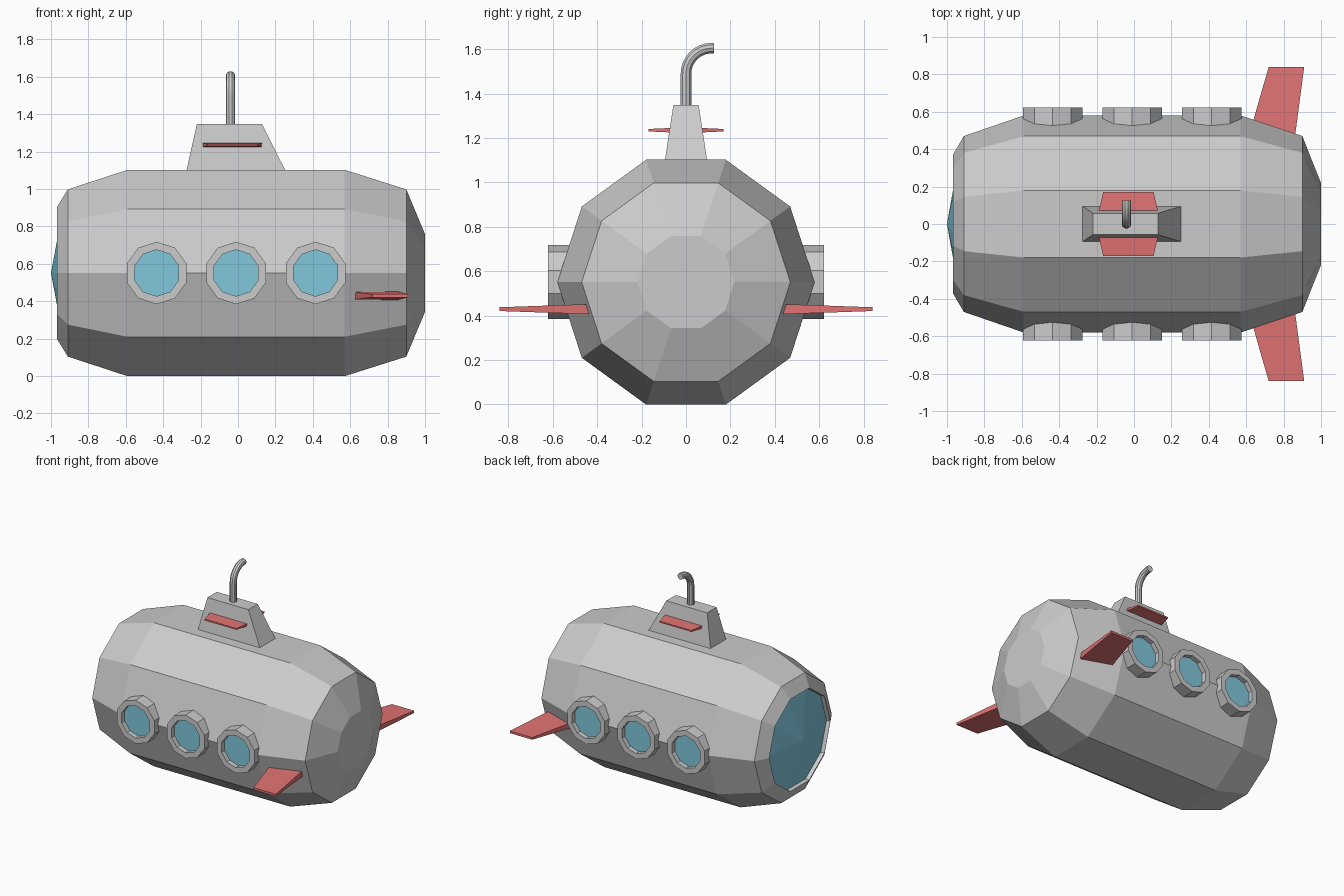
import bpy, bmesh
from math import cos, sin, pi

if "Cube" in bpy.data.objects:
    bpy.data.objects.remove(bpy.data.objects["Cube"])


def material(name, rgb):
    m = bpy.data.materials.new(name)
    m.diffuse_color = (*rgb, 1)
    m.use_nodes = True
    m.node_tree.nodes["Principled BSDF"].inputs["Base Color"].default_value = m.diffuse_color
    return m


GLASS = material("blue_glass", (0.22, 0.58, 0.72))
RED = material("red_paint", (0.75, 0.17, 0.17))
MID = 0.551  # height of the hull axis


def make(name, verts, faces, mat=None):
    mesh = bpy.data.meshes.new(name)
    mesh.from_pydata(verts, [], faces)
    bm = bmesh.new()
    bm.from_mesh(mesh)
    bmesh.ops.recalc_face_normals(bm, faces=bm.faces)
    bm.to_mesh(mesh)
    bm.free()
    if mat:
        mesh.materials.append(mat)
    obj = bpy.data.objects.new(name, mesh)
    bpy.context.collection.objects.link(obj)
    return obj


def loft(name, rings, mat=None, cap_start=True, cap_end=True, closed=False):
    """Skin a list of equal-length vertex rings."""
    n = len(rings[0])
    verts = [v for r in rings for v in r]
    faces = []
    for i in range(len(rings) if closed else len(rings) - 1):
        a, b = i * n, (i + 1) % len(rings) * n
        faces += [(a + k, a + (k + 1) % n, b + (k + 1) % n, b + k) for k in range(n)]
    if cap_start and not closed:
        faces.append(tuple(range(n)))
    if cap_end and not closed:
        faces.append(tuple(range(len(verts) - n, len(verts))))
    return make(name, verts, faces, mat)


def x_ring(x, r):
    return [(x, r * cos(k * pi / 5), MID + r * sin(k * pi / 5)) for k in range(10)]


def y_ring(cx, y, r):
    return [(cx + r * sin(k * pi / 5), y, MID + r * cos(k * pi / 5)) for k in range(10)]


def rect_x(y, x0, x1, z0, z1):
    return [(x0, y, z0), (x1, y, z0), (x1, y, z1), (x0, y, z1)]


def rect_z(z, x0, x1, y):
    return [(x0, -y, z), (x1, -y, z), (x1, y, z), (x0, y, z)]


# Ten-sided hull with an inset nose opening
profile = [(-0.935, 0.37), (-0.967, 0.372), (-0.91, 0.47), (-0.59, 0.58),
           (0.57, 0.58), (0.90, 0.47), (1.0, 0.218)]
loft("hull", [x_ring(x, r) for x, r in profile], cap_start=False)

# Shallow pointed nose window
make("nose_window", x_ring(-0.934, 0.371) + [(-1.0, 0, MID)],
     [(k, (k + 1) % 10, 10) for k in range(10)], GLASS)

# Portholes and fins on both sides
for side, s in (("left", 1), ("right", -1)):
    for i, cx in enumerate((-0.435, -0.01, 0.415), 1):
        section = [(0.52, 0.167), (0.622, 0.167), (0.622, 0.124), (0.52, 0.124)]
        loft(f"porthole_frame_{side}_{i}",
             [y_ring(cx, s * y, r) for y, r in section], closed=True)
        make(f"porthole_glass_{side}_{i}", y_ring(cx, s * 0.586, 0.125),
             [tuple(range(10))], GLASS)
    loft(f"stern_fin_{side}", [rect_x(s * 0.44, 0.605, 0.857, 0.407, 0.452),
                               rect_x(s * 0.84, 0.72, 0.91, 0.421, 0.438)], RED)
    loft(f"tower_fin_{side}", [rect_x(s * 0.06, -0.19, 0.13, 1.225, 1.246),
                               rect_x(s * 0.17, -0.165, 0.105, 1.23, 1.241)], RED)

# Tapered conning tower
loft("conning_tower", [rect_z(1.10, -0.275, 0.253, 0.095),
                       rect_z(1.348, -0.22, 0.128, 0.057)])

# Bent periscope tube
bend = 0.115
path = [(0, 1.33)] + [(bend * (1 - cos(t)), 1.49 + bend * sin(t))
                      for t in (k * pi / 16 for k in range(9))] + [(0.125, 1.605)]
curve = bpy.data.curves.new("periscope", "CURVE")
curve.dimensions = "3D"
curve.bevel_depth = 0.025
curve.bevel_resolution = 3
curve.use_fill_caps = True
spline = curve.splines.new("POLY")
spline.points.add(len(path) - 1)
for p, (y, z) in zip(spline.points, path):
    p.co = (-0.04, y, z, 1)
tube = bpy.data.objects.new("periscope", curve)
bpy.context.collection.objects.link(tube)
bpy.context.view_layer.objects.active = tube
tube.select_set(True)
bpy.ops.object.convert(target="MESH")
bpy.ops.object.shade_smooth_by_angle()
